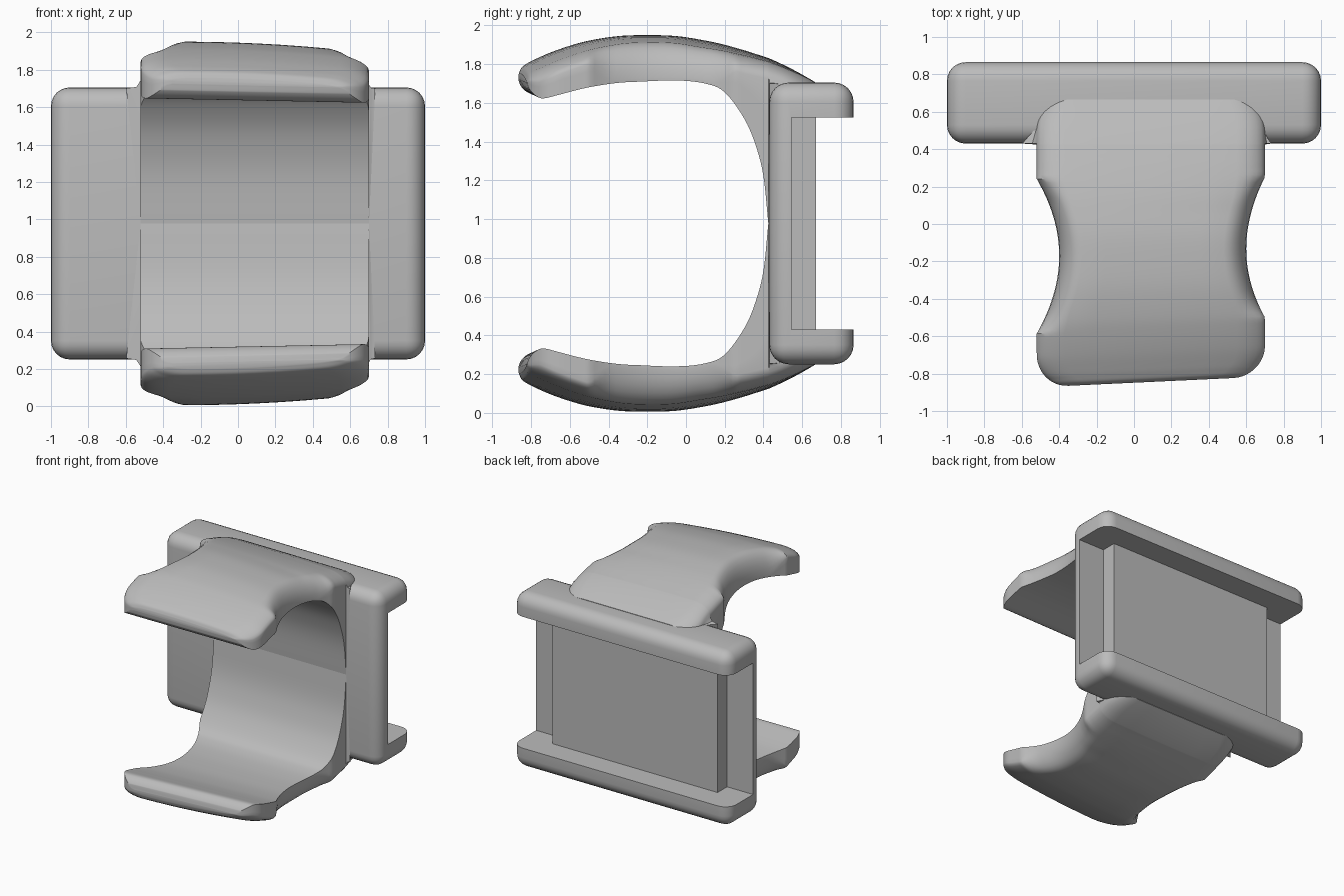
import bpy, bmesh, math
from mathutils import Vector

cube = bpy.data.objects.get("Cube")
if cube:
    bpy.data.objects.remove(cube)

MID = 0.978        # height of the symmetry plane
PLATE = 0.43       # front face of the back frame
FRAME_TOP = 1.705

grey = bpy.data.materials.new("plain_grey")
grey.use_nodes = True
colour = (0.5, 0.5, 0.5, 1)
grey.diffuse_color = colour
grey.node_tree.nodes["Principled BSDF"].inputs["Base Color"].default_value = colour


def make_object(name, bm):
    bmesh.ops.recalc_face_normals(bm, faces=bm.faces)
    mesh = bpy.data.meshes.new(name)
    bm.to_mesh(mesh)
    bm.free()
    obj = bpy.data.objects.new(name, mesh)
    mesh.materials.append(grey)
    bpy.context.collection.objects.link(obj)
    return obj


def box(name, low, high, bevel=0):
    """Box between two corners; a bevel rounds all edges but the front ones."""
    bm = bmesh.new()
    bmesh.ops.create_cube(bm, size=1)
    for v in bm.verts:
        v.co = [h if c > 0 else l for c, l, h in zip(v.co, low, high)]
    if bevel:
        edges = [e for e in bm.edges if any(v.co.y > low[1] for v in e.verts)]
        bmesh.ops.bevel(bm, geom=edges, offset=bevel, segments=6,
                        profile=0.5, affect='EDGES')
    return make_object(name, bm)


def activate(obj):
    bpy.ops.object.select_all(action='DESELECT')
    obj.select_set(True)
    bpy.context.view_layer.objects.active = obj


def smooth(obj):
    activate(obj)
    bpy.ops.object.shade_smooth_by_angle(angle=math.radians(32))


def clamp(t):
    return max(0.0, min(1.0, t))


# Back frame: rounded slab with a channel cut across its rear
frame = box("back_frame", (-1, PLATE, 2 * MID - FRAME_TOP), (1, 0.865, FRAME_TOP), 0.1)
cutter = box("channel_cutter", (-2, 0.545, 0.43), (2, 2, 1.525))
cut = frame.modifiers.new("channel", 'BOOLEAN')
cut.operation, cut.object, cut.solver = 'DIFFERENCE', cutter, 'EXACT'
activate(frame)
bpy.ops.object.modifier_apply(modifier="channel")
bpy.data.objects.remove(cutter)
smooth(frame)

# Raised pad in the channel
box("rear_pad", (-0.76, 0.5, 0.41), (0.76, 0.67, 1.54))

# Arm profile: depth, inner height, outer height
PROFILE = [
    (-.865, 1.715, 1.755), (-.85, 1.68, 1.785), (-.82, 1.65, 1.805),
    (-.78, 1.637, 1.825), (-.7, 1.655, 1.86), (-.6, 1.68, 1.895),
    (-.5, 1.7, 1.922), (-.35, 1.718, 1.945), (-.2, 1.722, 1.95),
    (-.05, 1.718, 1.945), (.1, 1.7, 1.922), (.2, 1.655, 1.9),
    (.3, 1.52, 1.872), (.36, 1.38, 1.853), (.4, 1.22, 1.84),
    (.425, MID, 1.832)]


def spline(points, steps):
    """Catmull-Rom curve through the points."""
    p = [Vector(q) for q in points]
    p = [2 * p[0] - p[1]] + p + [2 * p[-1] - p[-2]]
    out = []
    for a, b, c, d in zip(p, p[1:], p[2:], p[3:]):
        for i in range(steps):
            t = i / steps
            out.append(0.5 * (2 * b + (c - a) * t + (2 * a - 5 * b + 4 * c - d) * t * t
                              + (3 * b - a - 3 * c + d) * t ** 3))
    return out + [p[-2]]


def side(y, edge, centre, half, depth):
    """Edge position and notch strength along one side of the arm."""
    notch = max(0.0, 1 - ((y - centre) / half) ** 2)
    corner = 0.17 * (1 - math.sqrt(1 - clamp((-0.69 - y) / 0.175) ** 2))
    taper = 0.05 * clamp((y - 0.5) / 0.16) ** 2
    return edge - depth * notch - corner - taper, clamp(2 * notch)


def section(y, zi, zo, flare):
    """Closed cross-section of the arm at one depth."""
    fade = clamp((0.66 - y) / 0.6)
    outer = lambda x: zo - 0.06 * fade * (x + 0.3) ** 2
    inner = lambda x: zi - 0.02 * fade * x * clamp(-y * 4)

    def flank(s, edge, centre, half, depth):
        xe, notch = side(y, edge, centre, half, depth)
        low, top = inner(s * xe), outer(s * xe)
        drop = min(0.055 + 0.03 * clamp(y / 0.3), 0.4 * (top - low))
        shoulder = top - drop + (low + 0.015 - top + drop) * notch
        pts = [(xe, low)]
        rise = max(0.0, shoulder - FRAME_TOP)
        if flare:
            reach = 0.08 * clamp(rise / 0.04)
            base = min(FRAME_TOP, shoulder) - 0.005
            pts += [(xe + reach, base), (xe + 0.3 * reach, base + 0.2 * rise)]
        else:
            pts += [(xe, low + (shoulder - low) * t) for t in (0.35, 0.7)]
        width = 0.15 - 0.03 * notch
        for i in range(7):
            a = math.pi / 2 * i / 6
            x = xe - width * (1 - math.cos(a))
            pts.append((x, shoulder + (outer(s * x) - shoulder) * math.sin(a)))
        return [(s * x, z) for x, z in pts]

    right = flank(1, 0.7, -0.14, 0.39, 0.1)
    left = flank(-1, 0.52, -0.17, 0.41, 0.12)
    xa, xb = right[-1][0], left[-1][0]
    crown = [xa + (xb - xa) * i / 6 for i in range(1, 6)]
    ring = right + [(x, outer(x)) for x in crown] + left[::-1]
    # The tip runs slightly askew
    skew = 0.047 * clamp(-y / 0.86)
    return [(x, y + skew * (x + 0.35), z - MID) for x, z in ring]


# Clip: one lofted arm, mirrored to the other
stations = [(*p, False) for p in spline(PROFILE, 5)]
for i in range(9):
    t = i / 8
    stations.append((PLATE + 0.235 * t, MID, 1.83 - 0.1 * t - 0.022 * t * t, True))
bm = bmesh.new()
rings = [[bm.verts.new(c) for c in section(*s)] for s in stations]
for a, b in zip(rings, rings[1:]):
    for i in range(len(a)):
        j = (i + 1) % len(a)
        bm.faces.new((a[i], a[j], b[j], b[i]))
bm.faces.new(rings[0])
bm.faces.new(rings[-1])
clip = make_object("clip_arms", bm)
clip.location.z = MID
mirror = clip.modifiers.new("mirror", 'MIRROR')
mirror.use_axis = (False, False, True)
mirror.use_mirror_merge = False
activate(clip)
bpy.ops.object.modifier_apply(modifier="mirror")
smooth(clip)
